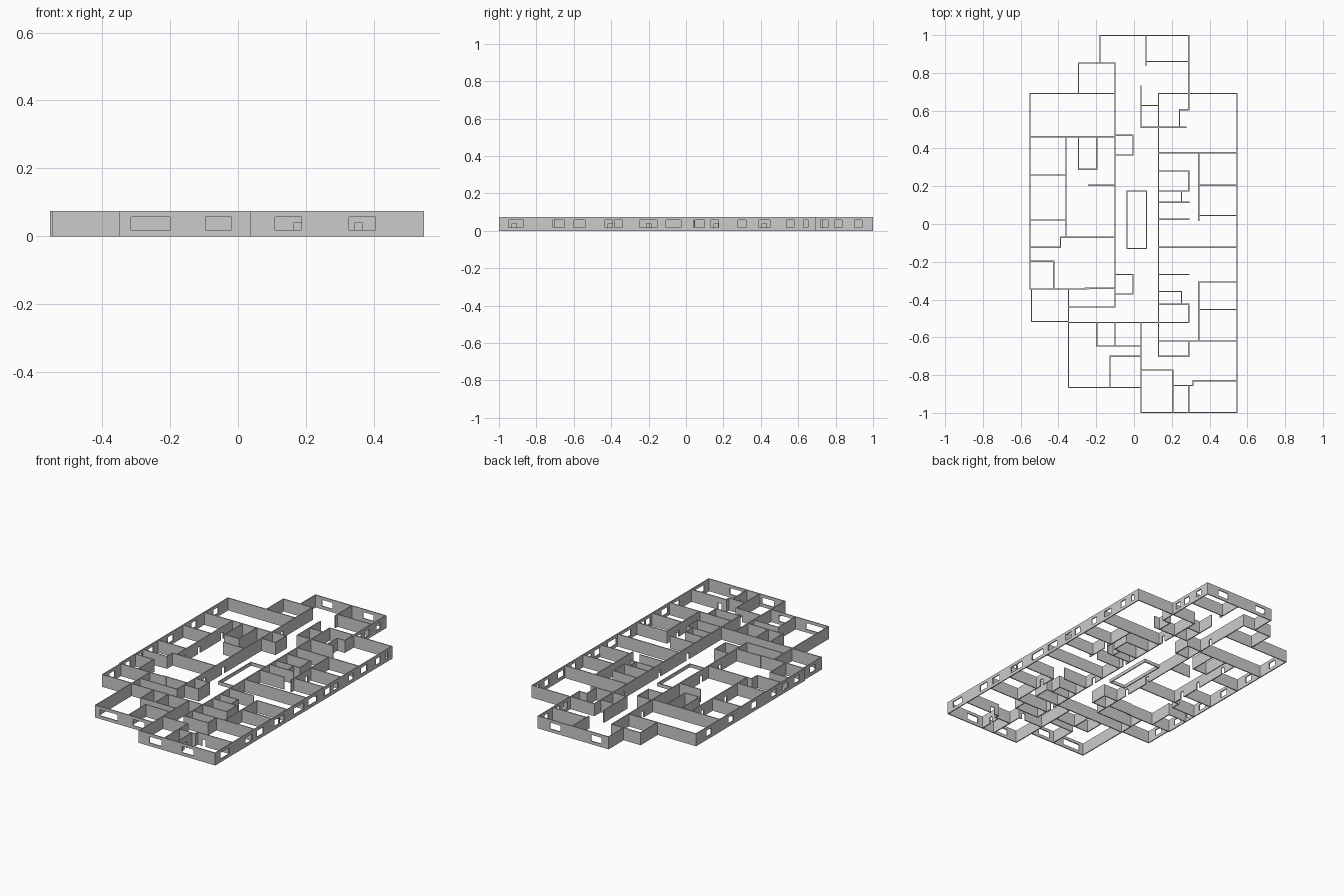
import bpy, bmesh

H, T = 0.075, 0.006          # wall height and thickness
SILL, HEAD, DOOR = 0.019, 0.057, 0.04

# openings: (axis the wall runs along, wall line) -> [(start, end, z0, z1)]
openings = {}


def window(axis, line, *centres, w=0.05):
    for c in centres:
        openings.setdefault((axis, line), []).append((c - w / 2, c + w / 2, SILL, HEAD))


def door(axis, line, *centres, w=0.024):
    for c in centres:
        openings.setdefault((axis, line), []).append((c - w / 2, c + w / 2, 0, DOOR))


def add_box(bm, axis, line, a, b, z0, z1):
    if b - a < 1e-5 or z1 - z0 < 1e-5:
        return
    x0, x1, y0, y1 = (a, b, line - T / 2, line + T / 2)
    if axis == 'y':
        x0, x1, y0, y1 = y0, y1, x0, x1
    vs = bmesh.ops.create_cube(bm, size=1)['verts']
    for v in vs:
        v.co = ((x0 + x1) / 2 + v.co.x * (x1 - x0),
                (y0 + y1) / 2 + v.co.y * (y1 - y0),
                (z0 + z1) / 2 + v.co.z * (z1 - z0))


def add_wall(bm, axis, line, a, b, height):
    """Straight wall split around its windows and doors."""
    a, b = min(a, b) - T / 2, max(a, b) + T / 2
    cur = a
    for s, e, z0, z1 in sorted(openings.get((axis, line), [])):
        if s < cur or e > b or height < z1:
            continue
        add_box(bm, axis, line, cur, s, 0, height)
        add_box(bm, axis, line, s, e, 0, z0)
        add_box(bm, axis, line, s, e, z1, height)
        cur = e
    add_box(bm, axis, line, cur, b, 0, height)


def build(name, paths=(), along_x=(), along_y=(), height=H):
    """paths: [x, y, then alternating x, y, x ...] corners of right-angled runs."""
    bm = bmesh.new()
    for p in paths:
        x, y = p[0], p[1]
        for i, v in enumerate(p[2:]):
            if i % 2 == 0:
                add_wall(bm, 'x', y, x, v, height)
                x = v
            else:
                add_wall(bm, 'y', x, y, v, height)
                y = v
    for y, x0, x1 in along_x:
        add_wall(bm, 'x', y, x0, x1, height)
    for x, y0, y1 in along_y:
        add_wall(bm, 'y', x, y0, y1, height)
    me = bpy.data.meshes.new(name)
    bm.to_mesh(me)
    bm.free()
    ob = bpy.data.objects.new(name, me)
    bpy.context.collection.objects.link(ob)
    return ob


# windows of the outer shell
window('x', -0.997, 0.148, 0.365, w=0.078)
window('x', -0.865, -0.257, w=0.115)
window('x', -0.865, -0.057, w=0.077)
window('y', 0.545, -0.908, -0.067, w=0.08)
window('y', 0.545, -0.202, w=0.095)
window('y', 0.545, -0.68, -0.57, 0.07, 0.42, w=0.06)
window('y', 0.545, -0.413, -0.36, 0.152, 0.30, 0.557, w=0.042)
window('y', 0.545, 0.64, w=0.022)
window('y', 0.29, 0.74, 0.815, 0.922, w=0.04)
window('x', 0.997, -0.1, 0.175, w=0.07)
window('y', -0.55, -0.27, -0.16, -0.05, 0.14, 0.36, 0.57)
window('y', -0.543, -0.43)

# doors of the inner walls
door('x', -0.83, 0.355)
door('y', 0.29, -0.918)
door('y', 0.343, -0.406, 0.162)
door('y', 0.13, 0.418, -0.57, 0.07, -0.2)
door('x', -0.772, 0.175)
door('y', -0.36, 0.0, 0.14, 0.36)
door('y', -0.1, 0.0, -0.18, 0.56)

# outer shell
build('east_outer_wall', paths=[
    (0.13, 0.69, 0.545, -0.997, 0.038, -0.522),
    (-0.18, 0.997, 0.29, 0.605, 0.24, 0.512, 0.038, 0.73)])
build('west_outer_wall', along_x=[
    (0.853, -0.293, -0.1), (0.69, -0.55, -0.1), (-0.345, -0.55, -0.24),
    (-0.517, -0.543, -0.347), (-0.865, -0.347, 0.038)], along_y=[
    (-0.18, 0.853, 0.997), (-0.293, 0.69, 0.853), (-0.55, -0.345, 0.69),
    (-0.543, -0.517, -0.345), (-0.347, -0.865, -0.345)])

# long corridor walls
build('corridor_walls', along_x=[(-0.522, -0.347, 0.29)],
      along_y=[(0.13, -0.70, 0.69), (-0.1, -0.44, 0.853)])

# north-end rooms
build('north_partitions', along_x=[
    (0.86, 0.063, 0.29), (0.627, 0.038, 0.13), (0.512, 0.24, 0.275)],
    along_y=[(0.063, 0.84, 0.997)])

# east room dividers
build('east_partitions', along_x=[
    (y, 0.343, 0.545) for y in (0.205, 0.045, -0.308, -0.453)] + [
    (y, 0.13, 0.545) for y in (0.377, -0.123, -0.62)],
    along_y=[(0.343, 0.02, 0.377), (0.343, -0.62, -0.308)])

# east bathrooms and closets
build('east_closets', along_x=[
    (y, 0.13, 0.29) for y in (0.28, 0.175, 0.115, 0.025, -0.268, -0.425, -0.70)]
    + [(-0.357, 0.13, 0.252)], along_y=[
    (0.29, 0.175, 0.28), (0.252, 0.115, 0.175), (0.252, -0.425, -0.357),
    (0.29, -0.522, -0.425), (0.29, -0.70, -0.62)])

# south-end rooms
build('south_partitions', paths=[
    (0.545, -0.83, 0.312, -0.855, 0.205)], along_x=[
    (-0.772, 0.038, 0.205), (-0.70, -0.127, 0.038), (-0.645, -0.197, 0.038),
    (-0.44, -0.347, -0.1)], along_y=[
    (0.29, -0.997, -0.855), (0.205, -0.997, -0.772), (-0.127, -0.865, -0.70),
    (-0.197, -0.645, -0.522), (-0.1, -0.645, -0.522)])

# west room dividers
build('west_partitions', paths=[
    (-0.55, -0.123, -0.39, -0.07, -0.1), (-0.55, -0.197, -0.425, -0.345)],
    along_x=[(0.022, -0.55, -0.36), (0.26, -0.55, -0.36), (0.462, -0.55, -0.1),
             (0.205, -0.24, -0.1), (-0.34, -0.26, -0.1)],
    along_y=[(-0.36, -0.07, 0.462)])

# service shafts beside the corridor
build('service_shafts', paths=[
    (-0.1, 0.47, -0.005, 0.365, -0.1), (-0.1, -0.268, -0.005, -0.37, -0.1)],
    along_x=[(0.29, -0.293, -0.197)],
    along_y=[(-0.293, 0.29, 0.462), (-0.197, 0.29, 0.462)])

# low parapet around the central opening
build('central_parapet', paths=[(-0.037, 0.175, 0.066, -0.13, -0.037, 0.175)], height=0.02)
